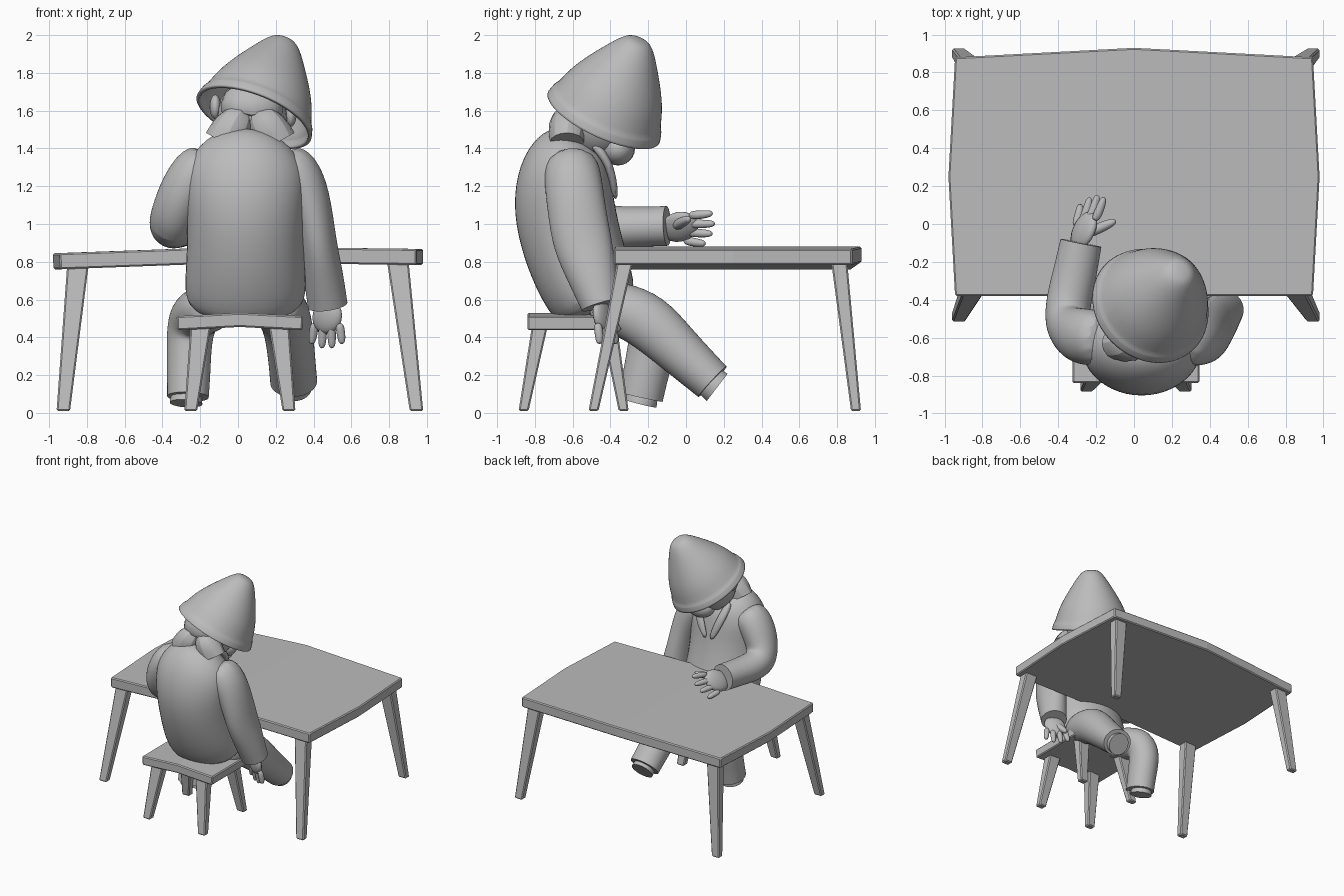
import bpy, bmesh, math
from mathutils import Vector

cube = bpy.data.objects.get("Cube")
if cube:
    bpy.data.objects.remove(cube)

clay = bpy.data.materials.new("plain_grey")
clay.use_nodes = True
clay.diffuse_color = (0.5, 0.5, 0.5, 1)
clay.node_tree.nodes["Principled BSDF"].inputs["Base Color"].default_value = (0.5, 0.5, 0.5, 1)


def finish(name, bm, smooth=40):
    bmesh.ops.recalc_face_normals(bm, faces=bm.faces)
    mesh = bpy.data.meshes.new(name)
    bm.to_mesh(mesh)
    bm.free()
    mesh.materials.append(clay)
    ob = bpy.data.objects.new(name, mesh)
    bpy.context.collection.objects.link(ob)
    bpy.ops.object.select_all(action='DESELECT')
    ob.select_set(True)
    bpy.context.view_layer.objects.active = ob
    if smooth:
        bpy.ops.object.shade_smooth_by_angle(angle=math.radians(smooth))
    return ob


def tube(name, path, sides=12, hard_end=False, open_start=False, level=2):
    """Loft elliptical rings (x, y, z, width radius, depth radius) along a path."""
    bm = bmesh.new()
    crease = bm.edges.layers.float.new("crease_edge")
    pts = [Vector(p[:3]) for p in path]
    rings = []
    for i, p in enumerate(path):
        t = (pts[min(i + 1, len(pts) - 1)] - pts[max(i - 1, 0)]).normalized()
        u = Vector((1, 0, 0))
        u = (u - t * t.dot(u)).normalized()
        v = t.cross(u)
        ring = []
        for k in range(sides):
            a = math.tau * k / sides
            ring.append(bm.verts.new(pts[i] + u * math.cos(a) * p[3] + v * math.sin(a) * p[-1]))
        rings.append(ring)
    for a, b in zip(rings, rings[1:]):
        for k in range(sides):
            n = (k + 1) % sides
            bm.faces.new((a[k], a[n], b[n], b[k]))
    if not open_start:
        bm.faces.new(rings[0])
    end = bm.faces.new(rings[-1])
    if hard_end:
        for e in end.edges:
            e[crease] = 1
    ob = finish(name, bm)
    if level:
        ob.modifiers.new("round", 'SUBSURF').levels = level
        ob.modifiers["round"].render_levels = level
    return ob


def ball(name, loc, size):
    bm = bmesh.new()
    bmesh.ops.create_uvsphere(bm, u_segments=20, v_segments=12, radius=1)
    for v in bm.verts:
        v.co = Vector(loc) + Vector(a * b for a, b in zip(v.co, size))
    return finish(name, bm, 60)


def board(name, place, thick):
    """Bent plank: a 3 x 3 grid moved by a rule, then thickened downward."""
    bm = bmesh.new()
    bmesh.ops.create_grid(bm, x_segments=2, y_segments=2, size=1)
    for v in bm.verts:
        v.co = place(v.co.x, v.co.y)
    ob = finish(name, bm, 0)
    ob.modifiers.new("thickness", 'SOLIDIFY').thickness = thick
    bev = ob.modifiers.new("edge", 'BEVEL')
    bev.width = 0.008
    return ob


def peg(name, bottom, top, wide, slim):
    """Square furniture leg, tapering toward the floor."""
    bm = bmesh.new()
    bmesh.ops.create_cube(bm, size=1)
    for v in bm.verts:
        base, s = (top, 1) if v.co.z > 0 else (bottom, 0.62)
        v.co = Vector(base) + Vector((v.co.x * wide * s, v.co.y * slim * s, 0))
    ob = finish(name, bm, 0)
    ob.modifiers.new("edge", 'BEVEL').width = 0.008


def hand(name, wrist, knuckle, spread, reach, thumb):
    w, k, s, r = (Vector(q) for q in (wrist, knuckle, spread, reach))
    # palm is widest along the spread direction
    bm = bmesh.new()
    bmesh.ops.create_uvsphere(bm, u_segments=16, v_segments=10, radius=1)
    fwd = (k - w) * 0.75
    flat = s.cross(fwd).normalized() * 0.036
    for v in bm.verts:
        v.co = (w + k) / 2 + s * 0.6 * v.co.x + flat * v.co.y + fwd * v.co.z
    finish(name + "_palm", bm, 60)
    for i in range(4):
        f = i / 3 - 0.5
        a = k + s * f * 1.0 - r * 0.25
        b = k + s * f * 1.25 + r * (1.0 - 0.9 * f * f)
        m = (a + b) / 2 + flat * 0.15
        tube(f"{name}_finger_{i + 1}", [(*a, 0.025), (*m, 0.026), (*b, 0.019)], 8)
    t = Vector(thumb)
    a = w.lerp(k, 0.3)
    tube(name + "_thumb", [(*a, 0.03), (*a.lerp(t, 0.55), 0.032), (*t, 0.02)], 8)


# Table
board("table_top", lambda x, y: Vector((
    x * (0.945 + 0.035 * (1 - abs(y))),
    0.25 + 0.63 * y + (0.05 * (1 - abs(x)) if y > 0 else 0),
    0.88 - abs(x) * (0.035 if x < 0 else 0.012))), 0.085)
for sx, side in ((-1, "right"), (1, "left")):
    for y0, y1, end in ((-0.49, -0.32, "front"), (0.9, 0.81, "back")):
        peg(f"table_leg_{end}_{side}", (sx * 0.935 + 0.01, y0, 0.01),
            (sx * 0.845, y1, 0.81), 0.115, 0.085)

# Stool
board("stool_seat", lambda x, y: Vector((
    0.01 + x * 0.335, -0.575 + y * 0.265, 0.53 - 0.018 * abs(x))), 0.075)
for sx, side in ((-1, "right"), (1, "left")):
    for y0, y1, end in ((-0.86, -0.77, "front"), (-0.33, -0.41, "back")):
        peg(f"stool_leg_{end}_{side}", (0.01 + sx * 0.26, y0, 0.01),
            (0.01 + sx * 0.205, y1, 0.48), 0.11, 0.085)

# Torso, leaning over the table
tube("torso", [
    (0.04, -0.46, 0.53, 0.26, 0.2), (0.04, -0.49, 0.6, 0.34, 0.25),
    (0.04, -0.56, 0.76, 0.33, 0.27), (0.04, -0.62, 0.95, 0.32, 0.28),
    (0.04, -0.65, 1.12, 0.33, 0.28), (0.04, -0.64, 1.27, 0.34, 0.26),
    (0.05, -0.6, 1.38, 0.28, 0.22), (0.06, -0.55, 1.46, 0.16, 0.14)])
tube("neck", [(0.06, -0.58, 1.35, 0.13), (0.08, -0.5, 1.5, 0.12)])
for sx in (-1, 1):
    tube("collar_" + ("right" if sx < 0 else "left"), [
        (0.06 + sx * 0.13, -0.5, 1.43, 0.03, 0.03), (0.06 + sx * 0.12, -0.4, 1.33, 0.04, 0.025),
        (0.05 + sx * 0.02, -0.37, 1.12, 0.03, 0.02)], 8)

# Arms: one hanging, one resting on the table
tube("sleeve_left", [
    (0.22, -0.61, 1.36, 0.13, 0.14), (0.33, -0.6, 1.25, 0.14, 0.16),
    (0.395, -0.58, 1.08, 0.11, 0.16), (0.425, -0.55, 0.9, 0.1, 0.165),
    (0.45, -0.5, 0.74, 0.11, 0.14), (0.475, -0.45, 0.57, 0.11, 0.11)], hard_end=True)
hand("hand_left", (0.475, -0.45, 0.57), (0.47, -0.43, 0.45),
     (0.13, -0.07, 0), (0, 0.02, -0.115), (0.42, -0.35, 0.43))
tube("sleeve_right", [
    (-0.14, -0.6, 1.36, 0.13, 0.14), (-0.25, -0.6, 1.25, 0.14, 0.16),
    (-0.32, -0.58, 1.11, 0.13, 0.15), (-0.355, -0.52, 1.0, 0.125, 0.15),
    (-0.345, -0.4, 0.98, 0.125, 0.12), (-0.31, -0.25, 0.985, 0.12, 0.11),
    (-0.28, -0.1, 0.99, 0.115, 0.11)], hard_end=True)
hand("hand_right", (-0.28, -0.1, 0.99), (-0.25, 0.03, 0.98),
     (-0.1, -0.03, -0.13), (0.04, 0.125, -0.005), (-0.09, 0.02, 1.03))

# Legs: one stretched out, one tucked under
tube("trouser_left", [
    (0.17, -0.5, 0.57, 0.15, 0.12), (0.22, -0.36, 0.56, 0.15, 0.15),
    (0.26, -0.2, 0.49, 0.14, 0.16), (0.28, -0.05, 0.34, 0.13, 0.135),
    (0.295, 0.14, 0.165, 0.13, 0.115)], hard_end=True)
tube("foot_left", [(0.3, 0.08, 0.2, 0.085), (0.3, 0.165, 0.135, 0.095)], hard_end=True)
tube("trouser_right", [
    (-0.1, -0.5, 0.56, 0.14, 0.12), (-0.19, -0.34, 0.55, 0.15, 0.14),
    (-0.24, -0.2, 0.5, 0.14, 0.15), (-0.26, -0.17, 0.38, 0.125, 0.14),
    (-0.26, -0.21, 0.22, 0.12, 0.125), (-0.265, -0.24, 0.085, 0.115, 0.125)], hard_end=True)
tube("foot_right", [(-0.27, -0.22, 0.13, 0.085), (-0.275, -0.24, 0.05, 0.09)], hard_end=True)

# Head, bowed forward
ball("head", (0.075, -0.46, 1.56), (0.19, 0.2, 0.21))
ball("chin", (0.11, -0.36, 1.4), (0.12, 0.09, 0.09))
ball("nose", (0.11, -0.25, 1.47), (0.04, 0.05, 0.04))
ball("ear_right", (-0.12, -0.47, 1.62), (0.03, 0.05, 0.065))
ball("ear_left", (0.28, -0.47, 1.58), (0.03, 0.05, 0.065))
tube("hair_cap", [(0.075, -0.54, 1.74, 0.14, 0.09), (0.075, -0.58, 1.64, 0.18, 0.11),
                  (0.07, -0.6, 1.54, 0.18, 0.12)], 10, level=1)
# Flared locks on either side of the nape
for sx, side in ((-1, "right"), (1, "left")):
    tube("hair_lock_" + side, [
        (0.065 + sx * 0.03, -0.6, 1.6, 0.07, 0.09), (0.065 + sx * 0.09, -0.63, 1.52, 0.12, 0.12),
        (0.065 + sx * 0.14, -0.63, 1.43, 0.12, 0.1)], 8, hard_end=True, level=1)

# Pointed hat, tilted, with a rolled brim
axis = Vector((0.4, 0.46, 1)).normalized()
base = Vector((0.085, -0.435, 1.565))
profile = [(0, 0.33), (0.05, 0.318), (0.055, 0.305), (0.16, 0.275), (0.27, 0.215),
           (0.37, 0.15), (0.45, 0.095), (0.485, 0.05)]
hat = tube("hat", [(*(base + axis * h), r) for h, r in profile], 20, open_start=True)
sol = hat.modifiers.new("felt", 'SOLIDIFY')
sol.thickness = 0.02
